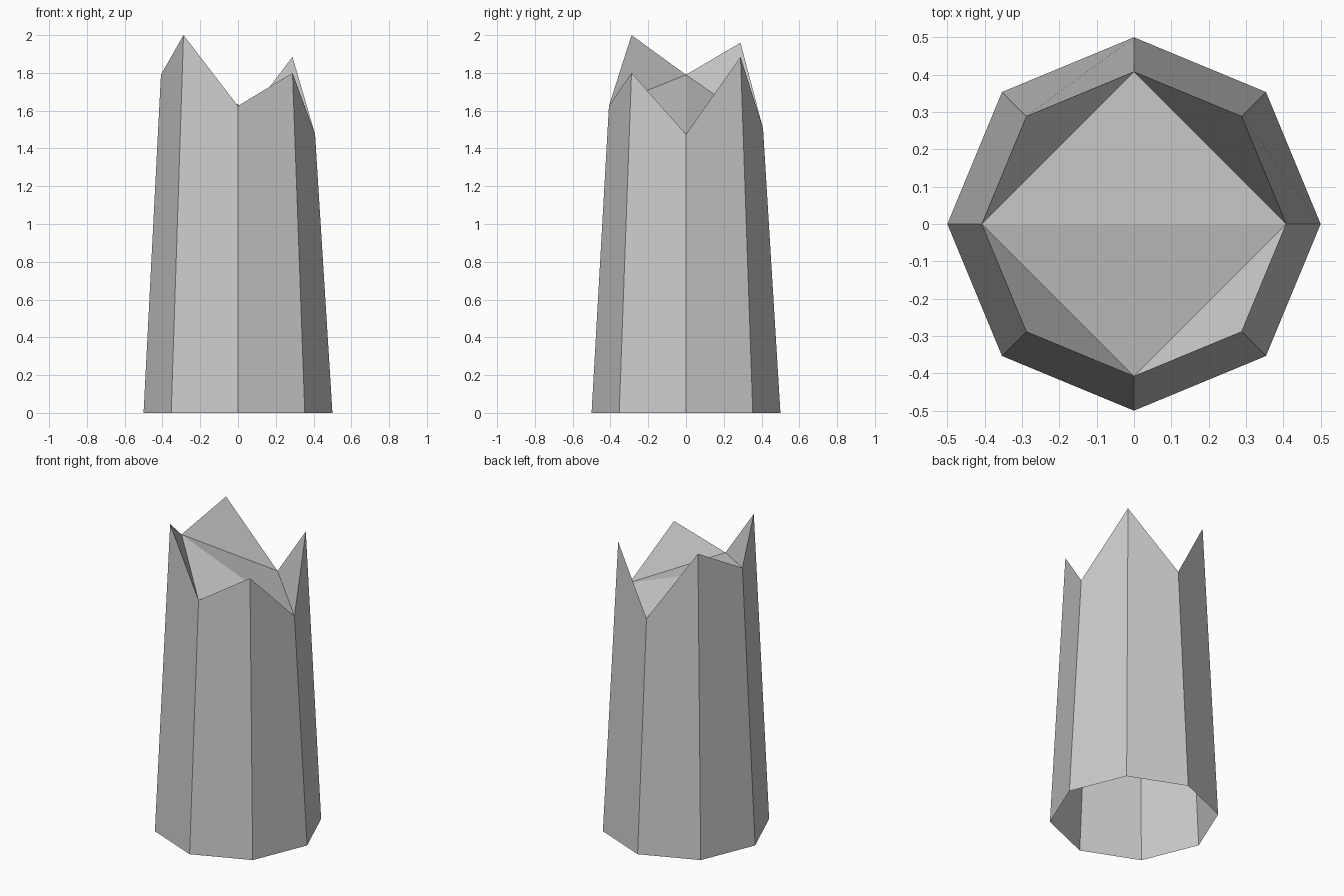
import bpy, bmesh
from math import cos, sin, pi

if "Cube" in bpy.data.objects:
    bpy.data.objects.remove(bpy.data.objects["Cube"])

# Rim height at each 45 degree step, starting at +x, counter-clockwise
RIM = [1.475, 1.885, 1.505, 1.96, 1.79, 2.0, 1.625, 1.80]
N = len(RIM)


def ring(bm, radius, heights):
    return [bm.verts.new((radius * cos(2 * pi * i / N), radius * sin(2 * pi * i / N), z))
            for i, z in enumerate(heights)]


bm = bmesh.new()
base = ring(bm, 0.5, [0] * N)
rim = ring(bm, 0.408, RIM)

# Tapered side walls, open at the bottom
for i in range(N):
    j = (i + 1) % N
    bm.faces.new((base[i], base[j], rim[j], rim[i]))

# Jagged cap: four raised splinters around a creased middle
for i in range(0, N, 2):
    bm.faces.new((rim[i], rim[i + 1], rim[(i + 2) % N]))
bm.faces.new((rim[0], rim[2], rim[4]))
bm.faces.new((rim[0], rim[4], rim[6]))

mesh = bpy.data.meshes.new("broken_stump")
bm.to_mesh(mesh)
bm.free()
stump = bpy.data.objects.new("broken_stump", mesh)
bpy.context.collection.objects.link(stump)
